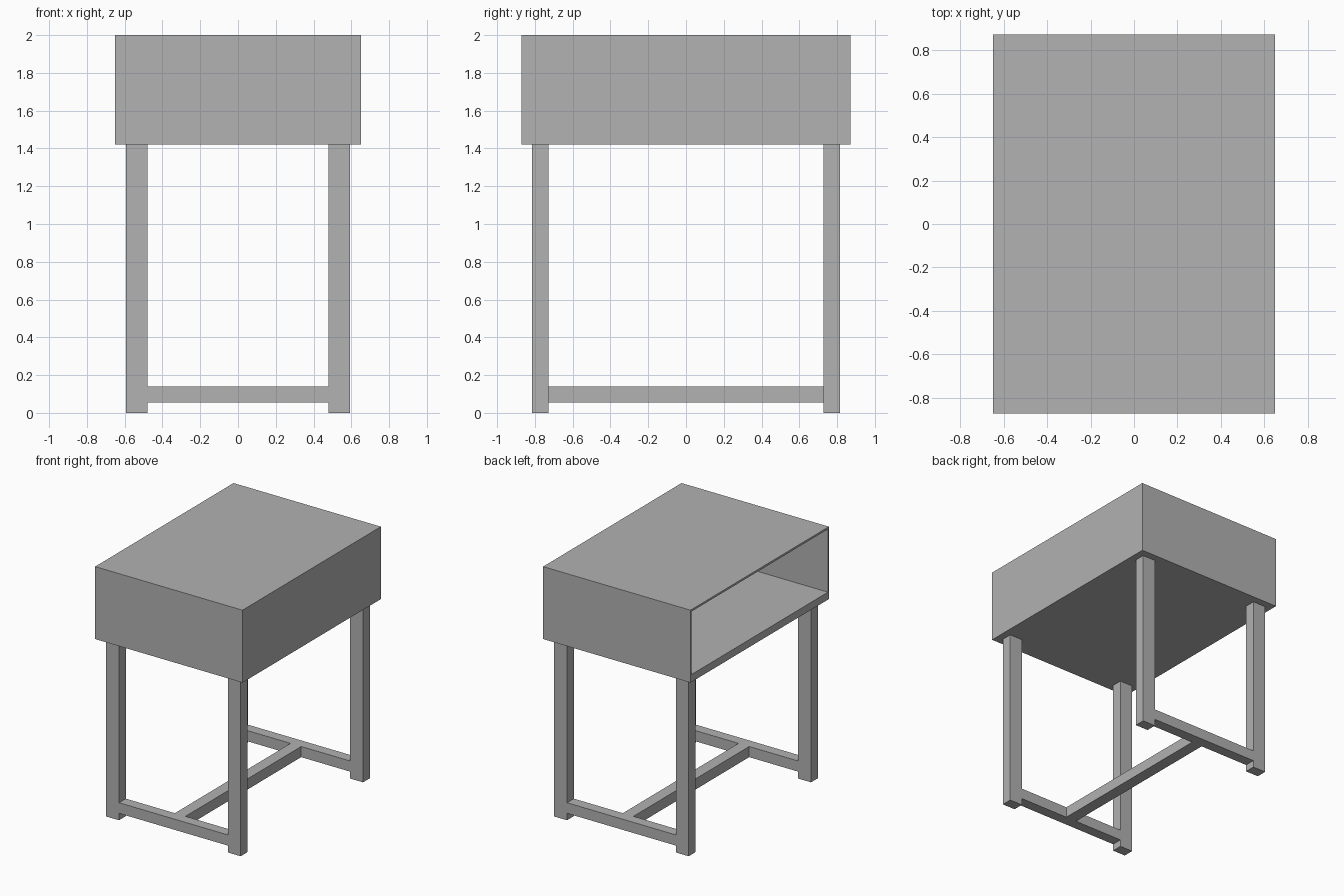
import bpy
import bmesh
from mathutils import Vector

# Remove the default cube
old = bpy.data.objects.get("Cube")
if old:
    bpy.data.objects.remove(old, do_unlink=True)

# Single plain grey material
grey = bpy.data.materials.new("plain grey")
grey.use_nodes = True
colour = (0.445, 0.445, 0.445, 1.0)
grey.diffuse_color = colour
grey.node_tree.nodes["Principled BSDF"].inputs["Base Color"].default_value = colour


def box_mesh(low, high):
    """Axis-aligned box between two corners."""
    low, high = Vector(low), Vector(high)
    bm = bmesh.new()
    bmesh.ops.create_cube(bm, size=1)
    for v in bm.verts:
        v.co = (low + high) / 2 + v.co * (high - low)
    return bm


def add_part(name, bm):
    bmesh.ops.recalc_face_normals(bm, faces=bm.faces)
    mesh = bpy.data.meshes.new(name)
    bm.to_mesh(mesh)
    bm.free()
    mesh.materials.append(grey)
    obj = bpy.data.objects.new(name, mesh)
    bpy.context.collection.objects.link(obj)
    return obj


# Main dimensions
half_x, half_y = 0.65, 0.872
case_z, top_z = 1.422, 2.0
leg_in_x, leg_out_x = 0.48, 0.593
leg_in_y, leg_out_y = 0.729, 0.814
rail_low, rail_high = 0.055, 0.14
wall, lid, floor = 0.012, 0.016, 0.06

# Cabinet case: inset the open side, set the rim widths, push the cavity inwards
bm = box_mesh((-half_x, -half_y, case_z), (half_x, half_y, top_z))
opening = min(bm.faces, key=lambda f: f.calc_center_median().x)
bmesh.ops.inset_region(bm, faces=[opening], thickness=0.01)
middle_z = (case_z + top_z) / 2
for v in opening.verts:
    v.co.y = (half_y - wall) * (1 if v.co.y > 0 else -1)
    v.co.z = top_z - lid if v.co.z > middle_z else case_z + floor
cavity = bmesh.ops.extrude_discrete_faces(bm, faces=[opening])["faces"][0]
for v in cavity.verts:
    v.co.x = half_x - wall
add_part("cabinet_case", bm)

# Legs and end rails, front and back
for end, sy in (("front", -1), ("back", 1)):
    y0, y1 = sorted((sy * leg_in_y, sy * leg_out_y))
    for side, sx in (("right", -1), ("left", 1)):
        x0, x1 = sorted((sx * leg_in_x, sx * leg_out_x))
        add_part(f"{end}_{side}_leg", box_mesh((x0, y0, 0), (x1, y1, case_z)))
    add_part(f"{end}_rail", box_mesh((-leg_in_x, y0, rail_low), (leg_in_x, y1, rail_high)))

# Centre stretcher joining the two rails
add_part("centre_stretcher",
         box_mesh((-0.047, -leg_in_y, rail_low), (0.047, leg_in_y, rail_high)))
